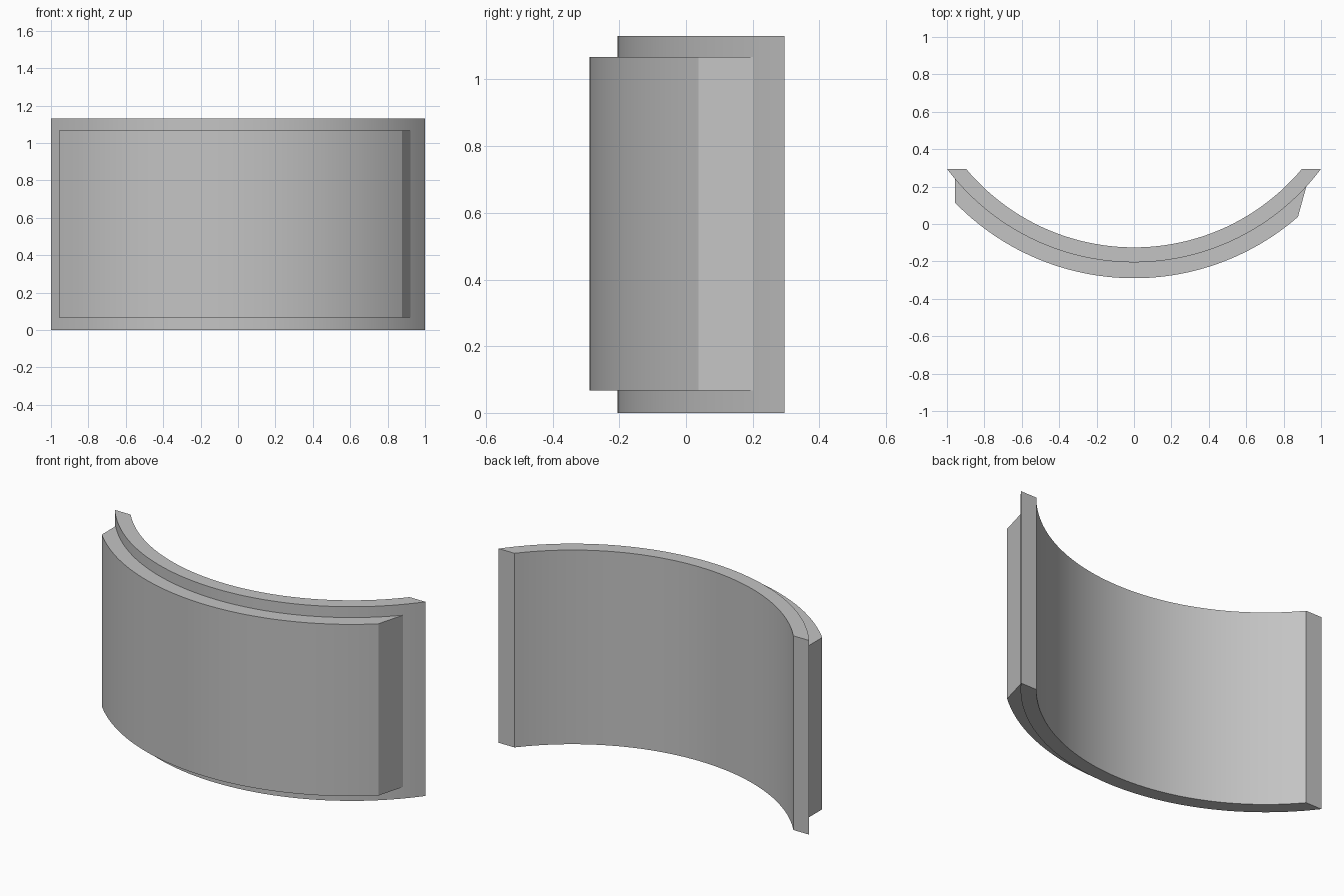
import bpy
import bmesh
from math import sin, cos, asin, acos, atan2, radians

if "Cube" in bpy.data.objects:
    bpy.data.objects.remove(bpy.data.objects["Cube"], do_unlink=True)

CENTRE_Y = 1.045      # shared axis of all the arcs
R_INNER, R_MID, R_OUTER = 1.17, 1.25, 1.335
SEGMENTS = 48

grey = bpy.data.materials.new("plain grey")
grey.use_nodes = True
colour = (0.55, 0.55, 0.55, 1)
grey.diffuse_color = colour
grey.node_tree.nodes["Principled BSDF"].inputs["Base Color"].default_value = colour


def arc(radius, start, end):
    """Points along an arc; angles are measured from -y towards +x."""
    angles = [start + (end - start) * i / SEGMENTS for i in range(SEGMENTS + 1)]
    return [(radius * sin(a), CENTRE_Y - radius * cos(a)) for a in angles]


def extrude_profile(name, points, bottom, top):
    bm = bmesh.new()
    face = bm.faces.new([bm.verts.new((x, y, bottom)) for x, y in points])
    result = bmesh.ops.extrude_face_region(bm, geom=[face])
    raised = [v for v in result["geom"] if isinstance(v, bmesh.types.BMVert)]
    bmesh.ops.translate(bm, verts=raised, vec=(0, 0, top - bottom))
    bmesh.ops.recalc_face_normals(bm, faces=bm.faces)
    mesh = bpy.data.meshes.new(name)
    bm.to_mesh(mesh)
    bm.free()
    mesh.materials.append(grey)
    obj = bpy.data.objects.new(name, mesh)
    bpy.context.collection.objects.link(obj)
    bpy.ops.object.select_all(action="DESELECT")
    obj.select_set(True)
    bpy.context.view_layer.objects.active = obj
    bpy.ops.object.shade_smooth_by_angle(angle=radians(25))


# Curved backing, with both ends cut flat facing the back
drop = CENTRE_Y - 0.295
outer_end, inner_end = acos(drop / R_MID), acos(drop / R_INNER)
extrude_profile("curved_backing",
                arc(R_MID, -outer_end, outer_end) + arc(R_INNER, inner_end, -inner_end),
                0, 1.13)

# Raised front panel: one end cut straight back, the other slanted
cut_x = -0.957
front_end = atan2(0.875, CENTRE_Y - 0.04)
back_end = atan2(0.925, CENTRE_Y - 0.205)
R_SEAT = R_MID - 0.003
extrude_profile("front_panel",
                arc(R_OUTER, asin(cut_x / R_OUTER), front_end)
                + arc(R_SEAT, back_end, asin(cut_x / R_SEAT)),
                0.067, 1.067)
